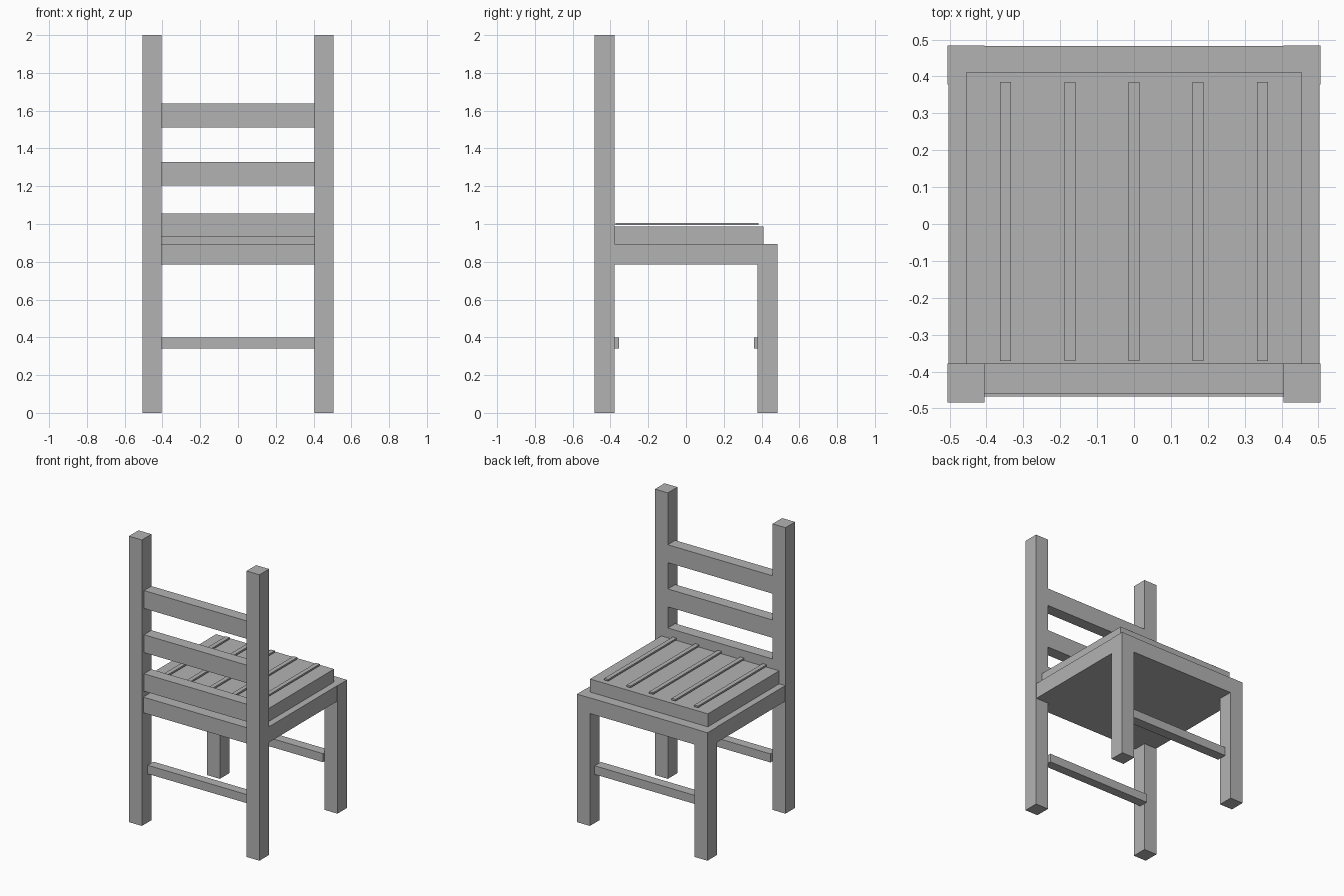
import bpy

cube = bpy.data.objects.get("Cube")
if cube:
    bpy.data.objects.remove(cube, do_unlink=True)

# Single grey finish
GREY = (0.45, 0.45, 0.45, 1.0)
mat = bpy.data.materials.new("plain_grey")
mat.use_nodes = True
mat.diffuse_color = GREY
mat.node_tree.nodes["Principled BSDF"].inputs["Base Color"].default_value = GREY


def box(name, x, y, z):
    """Box spanning the given (min, max) range on each axis."""
    spans = (x, y, z)
    bpy.ops.mesh.primitive_cube_add(size=1, location=[(a + b) / 2 for a, b in spans])
    obj = bpy.context.object
    obj.name = name
    obj.scale = [b - a for a, b in spans]
    bpy.ops.object.transform_apply(location=False, rotation=False, scale=True)
    obj.data.materials.append(mat)
    return obj


OUT_X, IN_X = 0.505, 0.405
OUT_Y, IN_Y = 0.484, 0.378
SEAT_LOW, SEAT_TOP = 0.785, 0.895

# Tall back posts and short front legs
for side, x in (("left", (IN_X, OUT_X)), ("right", (-OUT_X, -IN_X))):
    box(f"back_post_{side}", x, (-OUT_Y, -IN_Y), (0, 2))
    box(f"front_leg_{side}", x, (IN_Y, OUT_Y), (0, SEAT_TOP))

# Seat base and raised seat panel
box("seat_base", (-0.503, 0.503), (-0.468, 0.482), (SEAT_LOW, SEAT_TOP))
box("seat_panel", (-0.456, 0.456), (-IN_Y, 0.41), (SEAT_TOP, 0.986))

# Thin strips along the seat
for i in range(5):
    x = (i - 2) * 0.174
    box(f"seat_strip_{i + 1}", (x - 0.015, x + 0.015), (-0.372, 0.385), (0.994, 1.006))

# Horizontal back slats
for i, z in enumerate(((0.933, 1.055), (1.203, 1.328), (1.512, 1.637))):
    box(f"back_slat_{i + 1}", (-IN_X, IN_X), (-0.46, -IN_Y), z)

# Lower rungs between the legs
box("back_rung", (-IN_X, IN_X), (-0.42, -0.355), (0.34, 0.40))
box("front_rung", (-IN_X, IN_X), (0.36, 0.43), (0.34, 0.40))
